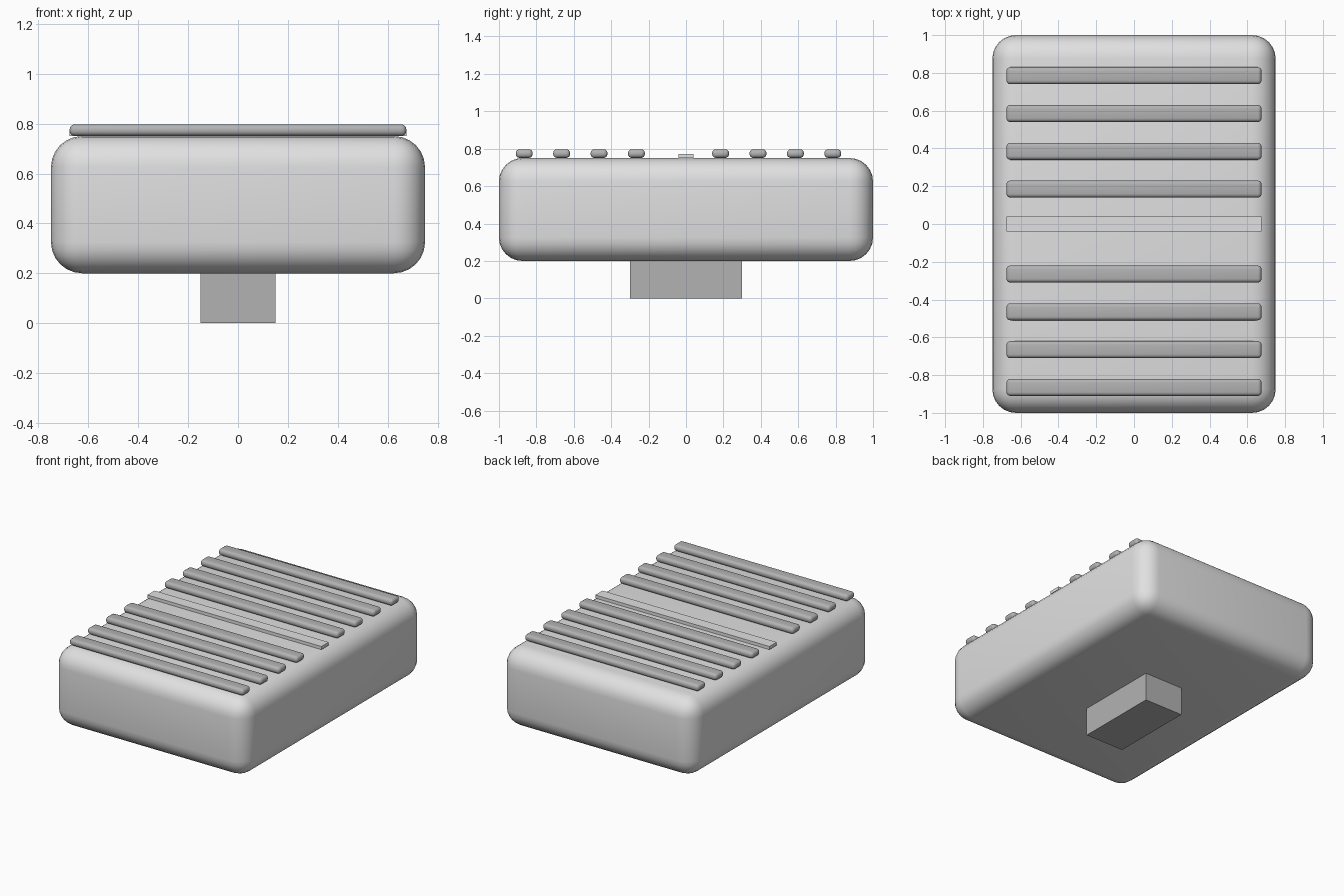
import bpy

if "Cube" in bpy.data.objects:
    bpy.data.objects.remove(bpy.data.objects["Cube"])


def material(name, grey):
    m = bpy.data.materials.new(name)
    m.diffuse_color = (grey, grey, grey, 1)
    m.use_nodes = True
    m.node_tree.nodes["Principled BSDF"].inputs["Base Color"].default_value = m.diffuse_color
    return m


light_grey = material("light_grey", 0.75)
mid_grey = material("mid_grey", 0.45)


def box(name, size, centre, mat, bevel=0, segments=4):
    """Box with optional rounded, smooth-shaded edges."""
    bpy.ops.mesh.primitive_cube_add(size=1, location=centre)
    ob = bpy.context.object
    ob.name = name
    ob.scale = size
    bpy.ops.object.transform_apply(location=False, rotation=False, scale=True)
    ob.data.materials.append(mat)
    if bevel:
        mod = ob.modifiers.new("rounded_edges", "BEVEL")
        mod.width = bevel
        mod.segments = segments
        bpy.ops.object.modifier_apply(modifier=mod.name)
        bpy.ops.object.shade_smooth_by_angle()
    return ob


# Rounded main body
box("body", (1.5, 2.0, 0.55), (0, 0, 0.475), light_grey, 0.125, 6)

# Mounting stem underneath
box("stem", (0.3, 0.6, 0.2), (0, 0, 0.1), mid_grey)

# Thin strip across the middle of the top
box("centre_strip", (1.35, 0.08, 0.022), (0, 0, 0.761), light_grey)

# Two groups of four rounded grip ribs
for group, start in (("front", -0.865), ("back", 0.185)):
    for i in range(4):
        box(f"{group}_rib_{i + 1}", (1.35, 0.09, 0.046),
            (0, start + 0.2 * i, 0.774), mid_grey, 0.02, 4)
